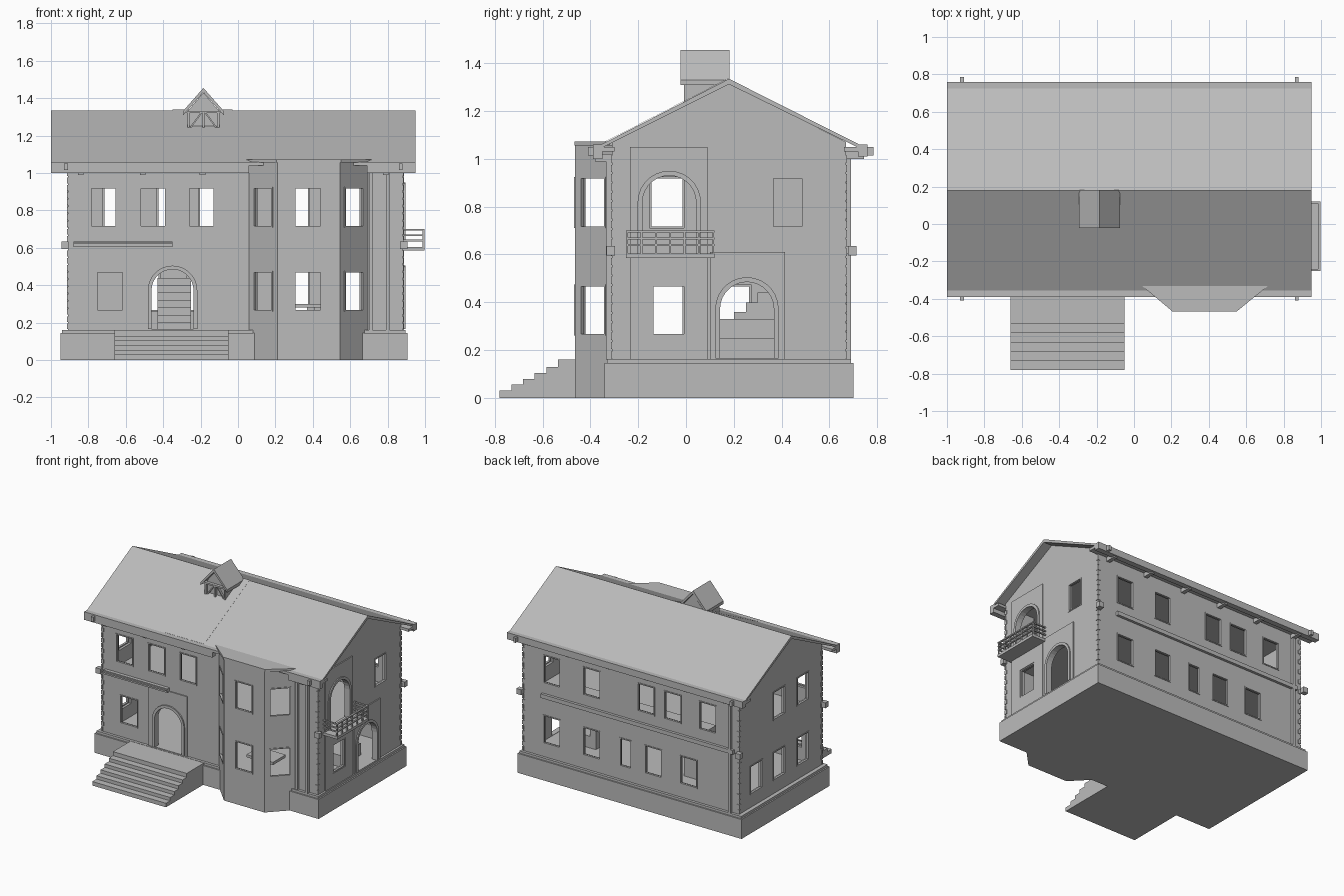
import bpy, bmesh
from math import sin, cos, pi, radians
from mathutils import Matrix, Vector

cube = bpy.data.objects.get("Cube")
if cube:
    bpy.data.objects.remove(cube, do_unlink=True)

stone = bpy.data.materials.new("stone_grey")
stone.use_nodes = True
GREY = (0.5, 0.5, 0.5, 1)
stone.diffuse_color = GREY
stone.node_tree.nodes["Principled BSDF"].inputs["Base Color"].default_value = GREY


def finish(name, bm):
    bmesh.ops.recalc_face_normals(bm, faces=bm.faces)
    me = bpy.data.meshes.new(name)
    bm.to_mesh(me)
    bm.free()
    me.materials.append(stone)
    ob = bpy.data.objects.new(name, me)
    bpy.context.collection.objects.link(ob)
    return ob


def block(name, x, y, z):
    """Box from (low, high) pairs."""
    return prism(name, [(x[0], y[0]), (x[1], y[0]), (x[1], y[1]), (x[0], y[1])], "Z", *z)


def prism(name, pts, axis, lo, hi):
    """Extrude a 2D outline along an axis."""
    def place(p, h):
        return {"X": (h, *p), "Y": (p[0], h, p[1]), "Z": (*p, h)}[axis]
    bm = bmesh.new()
    a = [bm.verts.new(place(p, lo)) for p in pts]
    b = [bm.verts.new(place(p, hi)) for p in pts]
    bm.faces.new(a)
    bm.faces.new(b)
    for i in range(len(pts)):
        j = (i + 1) % len(pts)
        bm.faces.new((a[i], a[j], b[j], b[i]))
    return finish(name, bm)


def boolean(target, tool, op="DIFFERENCE"):
    mod = target.modifiers.new("cut", "BOOLEAN")
    mod.operation, mod.solver, mod.object = op, "EXACT", tool
    bpy.context.view_layer.objects.active = target
    bpy.ops.object.modifier_apply(modifier=mod.name)
    bpy.data.objects.remove(tool, do_unlink=True)


def arch(c, w, z0, z1, n=14):
    r = w / 2
    return [(c - r, z0), (c + r, z0)] + [
        (c + r * cos(pi * i / n), z1 - r + r * sin(pi * i / n)) for i in range(n + 1)]


# Foundation
foundation = block("foundation", (-0.95, 0.905), (-0.34, 0.70), (0, 0.145))
block("foundation_cap", (-0.94, 0.895), (-0.33, 0.69), (0.14, 0.162))

# Hollow shell with gables and a bay
shell = prism("walls", [(-0.31, 0.15), (0.67, 0.15), (0.67, 1.07), (0.18, 1.315), (-0.31, 1.07)],
              "X", -0.91, 0.88)
bay = [(0.06, -0.25), (0.06, -0.31), (0.21, -0.465), (0.545, -0.465), (0.695, -0.31), (0.695, -0.25)]
boolean(shell, prism("bay", bay, "Z", 0, 1.06), "UNION")
boolean(shell, block("porch_panel", (-0.52, -0.2), (-0.318, -0.29), (0.15, 0.61)), "UNION")
boolean(shell, block("side_panel_low", (0.86, 0.888), (0.1, 0.415), (0.15, 0.61)), "UNION")
boolean(shell, block("side_panel_tall", (0.86, 0.888), (-0.235, 0.09), (0.15, 1.05)), "UNION")
boolean(shell, block("rooms", (-0.88, 0.85), (-0.28, 0.64), (0.163, 1.03)))
inner = [(0.105, -0.25), (0.105, -0.315), (0.222, -0.435), (0.533, -0.435), (0.65, -0.315), (0.65, -0.25)]
boolean(shell, prism("bay_room", inner, "Z", 0.163, 1.03))


def window(x, y, rot, w, z0, z1):
    """Cut an opening and fit a frame; rot turns the wall direction."""
    turn = Matrix.Translation((x, y, 0)) @ Matrix.Rotation(radians(rot), 4, "Z")
    cutter = block("cutter", (-w / 2, w / 2), (-0.06, 0.06), (z0, z1))
    cutter.matrix_world = turn
    bpy.context.view_layer.update()
    boolean(shell, cutter)
    t, d = 0.008, (-0.004, 0.012)
    for part in (block("window_jamb", (-w / 2, -w / 2 + t), d, (z0, z1)),
                 block("window_jamb", (w / 2 - t, w / 2), d, (z0, z1)),
                 block("window_head", (-w / 2, w / 2), d, (z1 - t, z1)),
                 block("window_sill", (-w / 2, w / 2), d, (z0, z0 + t))):
        part.data.transform(turn)


UP, LOW = (0.71, 0.925), (0.26, 0.475)
for x in (-0.72, -0.455, -0.195):
    window(x, -0.31, 0, 0.145, *UP)
window(-0.685, -0.31, 0, 0.15, *LOW)
for level in (UP, LOW):
    window(0.375, -0.465, 0, 0.15, *level)
    window(0.135, -0.3875, -46, 0.15, *level)
    window(0.62, -0.3875, 46, 0.15, *level)
    for y in (0.2, -0.08):
        window(-0.91, y, -90, 0.145, *level)
window(-0.91, 0.47, -90, 0.145, *LOW)
window(0.88, 0.425, 90, 0.135, *UP)
window(0.88, -0.072, 90, 0.145, *LOW)
for x in (0.64, 0.31, -0.14, -0.36, -0.65):
    window(x, 0.67, 180, 0.145, *UP)
for x, w in ((0.64, 0.145), (0.31, 0.145), (0.03, 0.1), (-0.2, 0.145), (-0.49, 0.145)):
    window(x, 0.67, 180, w, *LOW)


def doorway(name, axis, c, z0, z1, lo, hi, face):
    """Arched opening with a raised surround."""
    boolean(shell, prism("cutter", arch(c, 0.225, z0, z1), axis, lo, hi))
    ring = prism(name, arch(c, 0.265, z0, z1 + 0.02), axis, *face)
    boolean(ring, prism("cutter", arch(c, 0.225, z0 - 0.01, z1), axis, lo, hi))


doorway("front_door_surround", "Y", -0.35, 0.165, 0.485, -0.4, -0.25, (-0.328, -0.30))
doorway("side_door_surround", "X", 0.255, 0.165, 0.485, 0.8, 0.95, (0.87, 0.896))
doorway("balcony_door_surround", "X", -0.07, 0.605, 0.93, 0.8, 0.95, (0.87, 0.896))

# Floors and simple furniture
block("upper_floor", (-0.89, 0.86), (-0.29, 0.65), (0.575, 0.6))
prism("bay_floor", inner, "Z", 0.575, 0.6)
for i in range(7):
    block("inner_stair", (-0.43, -0.25), (0.0 + i * 0.05, 0.38), (0.16 + i * 0.04, 0.2 + i * 0.04))
block("sofa_seat", (0.5, 0.75), (0.14, 0.38), (0.16, 0.25))
block("sofa_back", (0.48, 0.53), (0.14, 0.38), (0.16, 0.33))
block("table", (0.28, 0.5), (-0.3, -0.15), (0.28, 0.3))
block("table_leg", (0.37, 0.41), (-0.24, -0.2), (0.16, 0.29))
block("bench", (-0.6, 0.6), (0.5, 0.6), (0.6, 0.68))

# Bay roof
prism("bay_roof", [(0.03, -0.30), (0.03, -0.32), (0.205, -0.467), (0.55, -0.467), (0.73, -0.32), (0.73, -0.30)],
      "Z", 1.055, 1.072)

# Main roof, gutters and eaves
prism("roof", [(0.18, 1.335), (0.725, 1.06), (0.725, 1.045), (0.18, 1.312), (-0.355, 1.045), (-0.355, 1.06)],
      "X", -1.0, 0.95)
block("roof_plain_panel", (-0.35, -0.03), (0, 1), (0, 0.001)).data.transform(
    Matrix(((1, 0, 0, 0), (0, 0.535, 0, -0.355), (0, 0.275, 1, 1.063), (0, 0, 0, 1))))
for x in ((-1.0, 0.06), (0.69, 0.95)):
    block("front_gutter", x, (-0.39, -0.35), (1.0, 1.06))
    block("front_soffit", x, (-0.36, -0.30), (1.03, 1.05))
block("front_gutter_lip", (-1.0, 0.95), (-0.39, -0.35), (1.04, 1.06))
block("back_gutter", (-1.0, 0.95), (0.72, 0.76), (1.01, 1.06))
block("back_soffit", (-1.0, 0.95), (0.66, 0.73), (1.03, 1.05))
for x in (-0.84, -0.51, -0.19, 0.13, 0.46, 0.79):
    block("back_bracket", (x - 0.015, x + 0.015), (0.66, 0.745), (1.0, 1.035))
    if not 0 < x < 0.6:
        block("front_bracket", (x - 0.015, x + 0.015), (-0.38, -0.30), (0.99, 1.02))
for x in (-0.92, 0.87):
    block("back_spout", (x - 0.01, x + 0.01), (0.75, 0.785), (1.015, 1.05))
    block("front_spout", (x - 0.01, x + 0.01), (-0.41, -0.38), (1.015, 1.05))

# Dormer
prism("dormer_walls", [(-0.27, 1.2), (-0.1, 1.2), (-0.1, 1.33), (-0.185, 1.43), (-0.27, 1.33)],
      "Y", 0.01, 0.18)
prism("dormer_roof", [(-0.185, 1.455), (-0.075, 1.33), (-0.075, 1.308), (-0.185, 1.432),
                      (-0.295, 1.308), (-0.295, 1.33)], "Y", -0.022, 0.182)
for z in (1.225, 1.32):
    block("dormer_rail", (-0.28, -0.09), (-0.012, 0.02), (z, z + 0.012))
for x in (-0.27, -0.191, -0.112):
    block("dormer_post", (x, x + 0.012), (-0.008, 0.02), (1.22, 1.33))
for s in (-1, 1):
    prism("dormer_brace", [(-0.185, 1.33), (-0.185 + s * 0.07, 1.235), (-0.185 + s * 0.08, 1.235),
                           (-0.185 + s * 0.01, 1.33)], "Y", -0.004, 0.015)

# Front steps
for i, z in enumerate((0.16, 0.13, 0.105, 0.08, 0.055, 0.03)):
    block("front_step", (-0.66, -0.05), (-0.535 - i * 0.049, -0.33), (0 if i == 5 else z - 0.03, z))

# Balcony
block("balcony_floor", (0.87, 0.998), (-0.25, 0.12), (0.585, 0.605))
for z in (0.635, 0.663, 0.692):
    block("balcony_rail", (0.985, 0.998), (-0.25, 0.12), (z, z + 0.009))
    for y in (-0.25, 0.11):
        block("balcony_end_rail", (0.87, 0.99), (y, y + 0.01), (z, z + 0.009))
for i in range(7):
    y = -0.25 + i * 0.06
    block("balcony_post", (0.986, 0.996), (y, y + 0.008), (0.6, 0.695))

# String courses, corner lamps and downpipes
block("front_string_course", (-0.88, -0.35), (-0.335, -0.30), (0.605, 0.635))
block("front_string_ledge", (-0.88, -0.35), (-0.345, -0.30), (0.62, 0.63))
block("back_string_course", (-0.87, 0.72), (0.66, 0.69), (0.605, 0.635))
for x in (-0.925, 0.885):
    for y in (-0.315, 0.695):
        block("corner_lamp", (x - 0.02, x + 0.02), (y - 0.018, y + 0.018), (0.595, 0.635))
block("front_downpipe", (0.79, 0.81), (-0.335, -0.30), (0.16, 1.02))
block("front_pilaster", (0.70, 0.72), (-0.325, -0.30), (0.16, 1.02))
block("back_downpipe", (-0.85, -0.83), (0.66, 0.69), (0.16, 1.02))

# Corner quoins
for i in range(22):
    z, w = 0.165 + i * 0.039, 0.012 + 0.01 * (i % 2)
    for x, sx in ((-0.914, 1), (0.884, -1)):
        for y, sy in ((-0.314, 1), (0.674, -1)):
            block("quoin", sorted((x, x + sx * w)), sorted((y, y + sy * w)), (z, z + 0.03))
